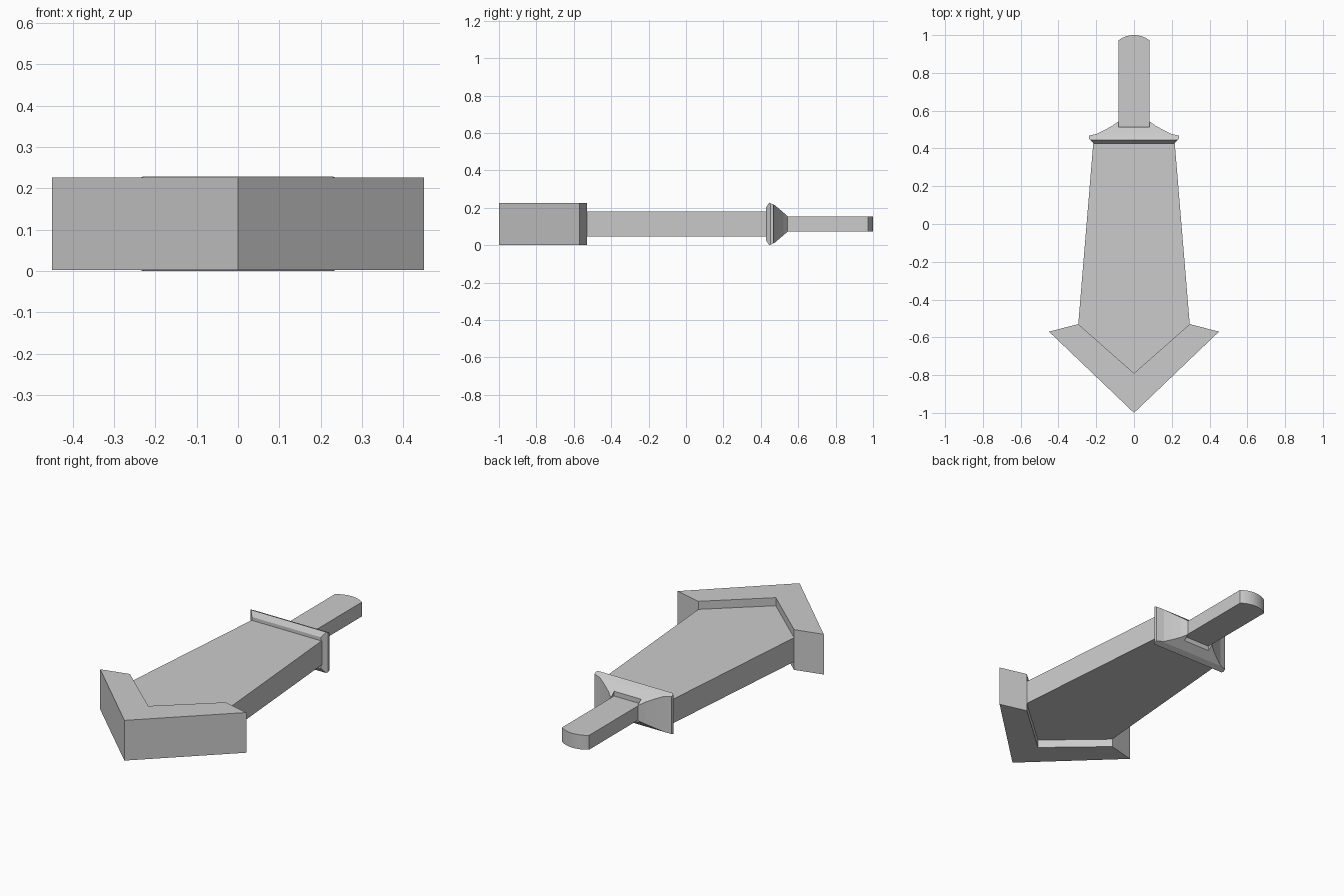
import bpy, bmesh, math
from mathutils import Vector

if "Cube" in bpy.data.objects:
    bpy.data.objects.remove(bpy.data.objects["Cube"])

MID = 0.114  # height of the centre plane


def mirrored(half):
    """Close a right-hand half outline (listed bottom to top) across x = 0."""
    return half + [(-x, y) for x, y in reversed(half) if abs(x) > 1e-6]


def prism(outline, half_height):
    bm = bmesh.new()
    verts = [bm.verts.new((x, y, MID - half_height)) for x, y in outline]
    face = bm.faces.new(verts)
    top = bmesh.ops.extrude_face_region(bm, geom=[face])["geom"]
    for v in top:
        if isinstance(v, bmesh.types.BMVert):
            v.co.z = MID + half_height
    bmesh.ops.recalc_face_normals(bm, faces=bm.faces)
    return bm


def finish(name, bm):
    bmesh.ops.recalc_face_normals(bm, faces=bm.faces)
    mesh = bpy.data.meshes.new(name)
    bm.to_mesh(mesh)
    bm.free()
    obj = bpy.data.objects.new(name, mesh)
    bpy.context.collection.objects.link(obj)
    return obj


# Chevron-shaped tip
tip = [(0, -1.0), (0.45, -0.57), (0.295, -0.53), (0, -0.79),
       (-0.295, -0.53), (-0.45, -0.57)]
finish("chevron_tip", prism(tip, 0.112))

# Tapered blade
finish("blade", prism(mirrored([(0, -0.79), (0.295, -0.53), (0.215, 0.435)]), 0.067))

# Grip with a shallow rounded end
w, sag = 0.083, 0.028
r = (w * w + sag * sag) / (2 * sag)
a = math.asin(w / r)
arc = [(r * math.sin(a * (1 - i / 6)), 1 - r + r * math.cos(a * (1 - i / 6)))
       for i in range(7)]
finish("grip", prism(mirrored([(w, 0.505)] + arc), 0.04))

# Guard: plan outline with concave shoulders, sloped above and below
plan = mirrored([(0.213, 0.427), (0.238, 0.452), (0.238, 0.467), (0.195, 0.478),
                 (0.155, 0.498), (0.115, 0.52), (0.083, 0.543), (0.083, 0.514)])
guard = prism(plan, 0.114)
section = [(0.427, 0.086), (0.445, 0.114), (0.475, 0.100), (0.543, 0.042)]
for (y0, h0), (y1, h1) in zip(section, section[1:]):
    for side in (1, -1):
        cut = bmesh.ops.bisect_plane(
            guard, geom=guard.verts[:] + guard.edges[:] + guard.faces[:],
            dist=1e-5, plane_co=Vector((0, y0, MID + side * h0)),
            plane_no=Vector((0, h0 - h1, side * (y1 - y0))), clear_outer=True)
        edges = [e for e in cut["geom_cut"]
                 if isinstance(e, bmesh.types.BMEdge) and e.is_boundary]
        bmesh.ops.holes_fill(guard, edges=edges, sides=0)
finish("guard", guard)
